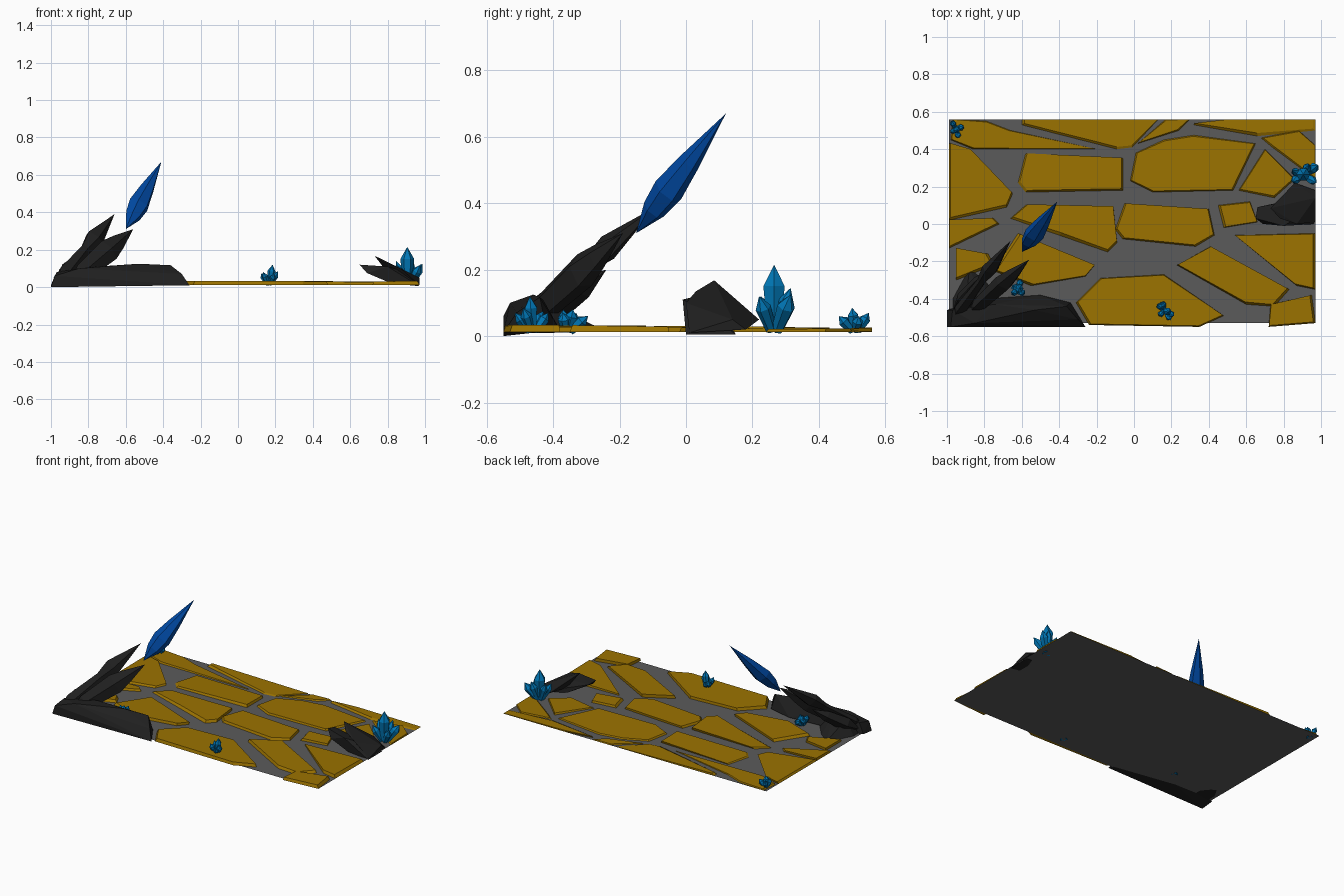
import bpy, bmesh, math, random
from mathutils import Vector

if "Cube" in bpy.data.objects:
    bpy.data.objects.remove(bpy.data.objects["Cube"])

random.seed(4)


def material(name, rgb):
    m = bpy.data.materials.new(name)
    m.diffuse_color = (*rgb, 1)
    m.use_nodes = True
    m.node_tree.nodes["Principled BSDF"].inputs["Base Color"].default_value = m.diffuse_color
    return m


OCHRE = material("ochre_stone", (0.33, 0.17, 0.0))
GREY = material("grey_ground", (0.105, 0.105, 0.105))
DARK = material("dark_rock", (0.014, 0.014, 0.014))
BLUE = material("deep_blue", (0.0, 0.065, 0.36))
CYAN = material("bright_blue", (0.0, 0.18, 0.46))


def finish(bm, name, *mats):
    bmesh.ops.recalc_face_normals(bm, faces=bm.faces)
    me = bpy.data.meshes.new(name)
    bm.to_mesh(me)
    bm.free()
    for m in mats:
        me.materials.append(m)
    ob = bpy.data.objects.new(name, me)
    bpy.context.collection.objects.link(ob)
    return ob


def hull(name, pts, mat):
    bm = bmesh.new()
    vs = [bm.verts.new(p) for p in pts]
    r = bmesh.ops.convex_hull(bm, input=vs)
    junk = {g for g in r["geom_interior"] + r["geom_unused"] if isinstance(g, bmesh.types.BMVert)}
    bmesh.ops.delete(bm, geom=list(junk), context='VERTS')
    return finish(bm, name, mat)


def shard(bm, base, tip, rings, sides=6, flat=1.0, turn=0.0):
    """Faceted crystal: rings of (t, radius) strung from base to tip."""
    a, b = Vector(base), Vector(tip)
    d = (b - a).normalized()
    u = d.cross(Vector((0, 1, 0.01))).normalized()
    w = d.cross(u)
    loops = []
    for t, r in rings:
        c = a.lerp(b, t)
        loops.append([bm.verts.new(c + u * r * math.cos(q) + w * r * flat * math.sin(q))
                      for q in (turn + i * math.tau / sides for i in range(sides))])
    lo, hi = bm.verts.new(a), bm.verts.new(b)
    for i in range(sides):
        j = (i + 1) % sides
        bm.faces.new((lo, loops[0][j], loops[0][i]))
        bm.faces.new((hi, loops[-1][i], loops[-1][j]))
        for p, q in zip(loops, loops[1:]):
            bm.faces.new((p[i], p[j], q[j], q[i]))


def stone(name, flatpts):
    """Paving stone: outline with a tilted, slightly inset top."""
    pts = [Vector(p) for p in flatpts]
    c = sum(pts, Vector((0, 0))) / len(pts)
    tx, ty = random.uniform(-.02, .02), random.uniform(-.02, .02)
    shift = Vector((random.uniform(-.008, .008), random.uniform(0, .01)))
    bm = bmesh.new()
    low = [bm.verts.new((p.x, p.y, .0125)) for p in pts]
    top = []
    for p in pts:
        q = p + (c - p).normalized() * .008 + shift
        q.x, q.y = max(-.99, min(.97, q.x)), min(.56, q.y)
        z = .026 - .012 * c.y + tx * (p.x - c.x) + ty * (p.y - c.y)
        top.append(bm.verts.new((q.x, q.y, max(z, .015))))
    bm.faces.new(low)
    bm.faces.new(top)
    for i in range(len(pts)):
        j = (i + 1) % len(pts)
        bm.faces.new((low[i], low[j], top[j], top[i]))
    finish(bm, name, OCHRE)


# Ground sheet
bm = bmesh.new()
bm.faces.new([bm.verts.new(p) for p in
              ((-.99, -.53, .012), (.97, -.53, .012), (.97, .56, .012), (-.99, .56, .012))])
finish(bm, "ground", GREY)

# Paving stones, row by row
back = [
    [(-.97, .56), (-.79, .55), (-.66, .5), (-.2, .4), (-.86, .4), (-.98, .45)],
    [(-.6, .56), (.13, .56), (-.01, .41), (-.09, .4), (-.6, .53)],
    [(.17, .56), (.3, .56), (.24, .5), (.02, .43)],
    [(.32, .53), (.5, .56), (.97, .56), (.97, .5), (.66, .47)],
    [(.68, .46), (.88, .5), (.97, .42), (.97, .24), (.74, .41)],
]
middle = [
    [(-.99, .43), (-.88, .4), (-.65, .16), (-.68, .09), (-.99, .02)],
    [(-.58, .375), (-.06, .35), (-.06, .18), (-.58, .17), (-.62, .22)],
    [(.01, .38), (.16, .45), (.32, .475), (.65, .43), (.53, .18), (.1, .17), (-.02, .23)],
    [(.7, .4), (.86, .24), (.75, .14), (.56, .18)],
    [(-.66, .03), (-.58, .1), (-.11, .09), (-.09, -.1), (-.14, -.15), (-.4, -.06)],
    [(-.05, .11), (.4, .08), (.43, -.06), (.33, -.12), (-.06, -.08), (-.1, -.03)],
    [(.45, .1), (.62, .12), (.66, .01), (.48, -.02)],
    [(-.99, .02), (-.75, .03), (-.72, .0), (-.99, -.13)],
]
front = [
    [(-.62, -.05), (-.21, -.22), (-.26, -.28), (-.55, -.33), (-.75, -.25)],
    [(-.18, -.29), (.16, -.27), (.48, -.49), (.35, -.55), (-.24, -.54), (-.31, -.42)],
    [(.41, -.12), (.83, -.35), (.75, -.44), (.6, -.43), (.23, -.22)],
    [(.54, -.06), (.97, -.05), (.97, -.35), (.87, -.33)],
    [(.73, -.43), (.95, -.38), (.97, -.53), (.72, -.55)],
    [(-.95, -.13), (-.78, -.16), (-.75, -.22), (-.95, -.3)],
]
for row, outlines in (("back", back), ("middle", middle), ("front", front)):
    for k, o in enumerate(outlines):
        stone(f"paving_{row}_{k + 1}", o)

# Long low rock at the front left corner, with a smaller one behind it
hull("front_mound", [(-1, -.55, .0), (-.26, -.55, .01), (-1, -.46, .01), (-.98, -.55, .06),
                     (-.97, -.46, .08), (-.85, -.53, .10), (-.53, -.46, .125), (-.36, -.44, .117),
                     (-.30, -.51, .07), (-.34, -.42, .02), (-.5, -.38, .02), (-.8, -.4, .02),
                     (-.75, -.43, .11)], DARK)
hull("rear_mound", [(-.97, -.5, .01), (-.97, -.4, .01), (-.88, -.24, .015), (-.8, -.3, .015),
                    (-.7, -.42, .015), (-.9, -.42, .1), (-.8, -.42, .1)], DARK)

# Leaning dark spikes
for k, (a, b, rings, flat) in enumerate([
    ((-.97, -.52, .02), (-.66, -.09, .39), [(.15, .045), (.5, .03), (.65, .055)], .6),
    ((-.90, -.50, .02), (-.56, -.19, .31), [(.2, .05), (.6, .065), (.75, .045)], .7),
    ((-.97, -.47, .03), (-.77, -.24, .20), [(.3, .05), (.7, .04)], .8),
]):
    bm = bmesh.new()
    shard(bm, a, b, rings, 5, flat, .6 + k)
    finish(bm, f"dark_spike_{k + 1}", DARK)

# Large floating crystal
bm = bmesh.new()
shard(bm, (-.60, -.15, .31), (-.41, .12, .67), [(.2, .045), (.36, .058), (.6, .04)], 6, .8, .3)
finish(bm, "floating_crystal", BLUE)

# Leaning slabs at the right edge
hull("right_slab_low", [(.65, .03, .12), (.66, .09, .11), (.69, .0, .075), (.8, -.01, .11),
                        (.82, .0, .02), (.97, .0, .005), (.97, .15, .005), (.8, .12, .03),
                        (.9, .05, .08)], DARK)
hull("right_slab_high", [(.73, .085, .168), (.78, .03, .135), (.87, .0, .10), (.97, .01, .01),
                         (.97, .18, .02), (.86, .22, .05), (.82, .1, .05), (.97, .14, .05)], DARK)


# Small crystal clusters: a shared foot and (tip, radius) for each crystal
def cluster(name, foot, crystals):
    bm = bmesh.new()
    for k, (dx, dy, z, r) in enumerate(crystals):
        x, y = foot
        shard(bm, (x + dx * .15, y + dy * .15, .013), (x + dx, y + dy, z),
              [(.04, r * .65), (.68, r)], 6, 1, k * .7)
    finish(bm, name, CYAN)


cluster("right_crystals", (.905, .265), [(0, 0, .215, .037), (.08, .05, .125, .028),
                                         (-.06, .02, .14, .022), (-.06, -.04, .12, .024),
                                         (.07, -.045, .12, .024), (.03, .05, .145, .025)])
cluster("front_crystals", (.165, -.46), [(.02, -.01, .12, .021), (.05, -.03, .085, .017),
                                         (-.04, .03, .075, .018), (.03, -.055, .07, .017),
                                         (-.03, -.03, .08, .017), (-.015, .045, .07, .017)])
cluster("corner_crystals", (-.955, .51), [(.01, -.01, .085, .018), (.045, .01, .06, .017),
                                          (-.02, .04, .07, .017), (.02, -.05, .06, .017),
                                          (-.02, -.02, .065, .015)])
cluster("mound_crystals", (-.62, -.36), [(.01, .02, .08, .022), (.03, -.01, .07, .019),
                                         (-.025, .03, .07, .019), (.015, .065, .06, .019),
                                         (-.03, -.01, .08, .018)])
